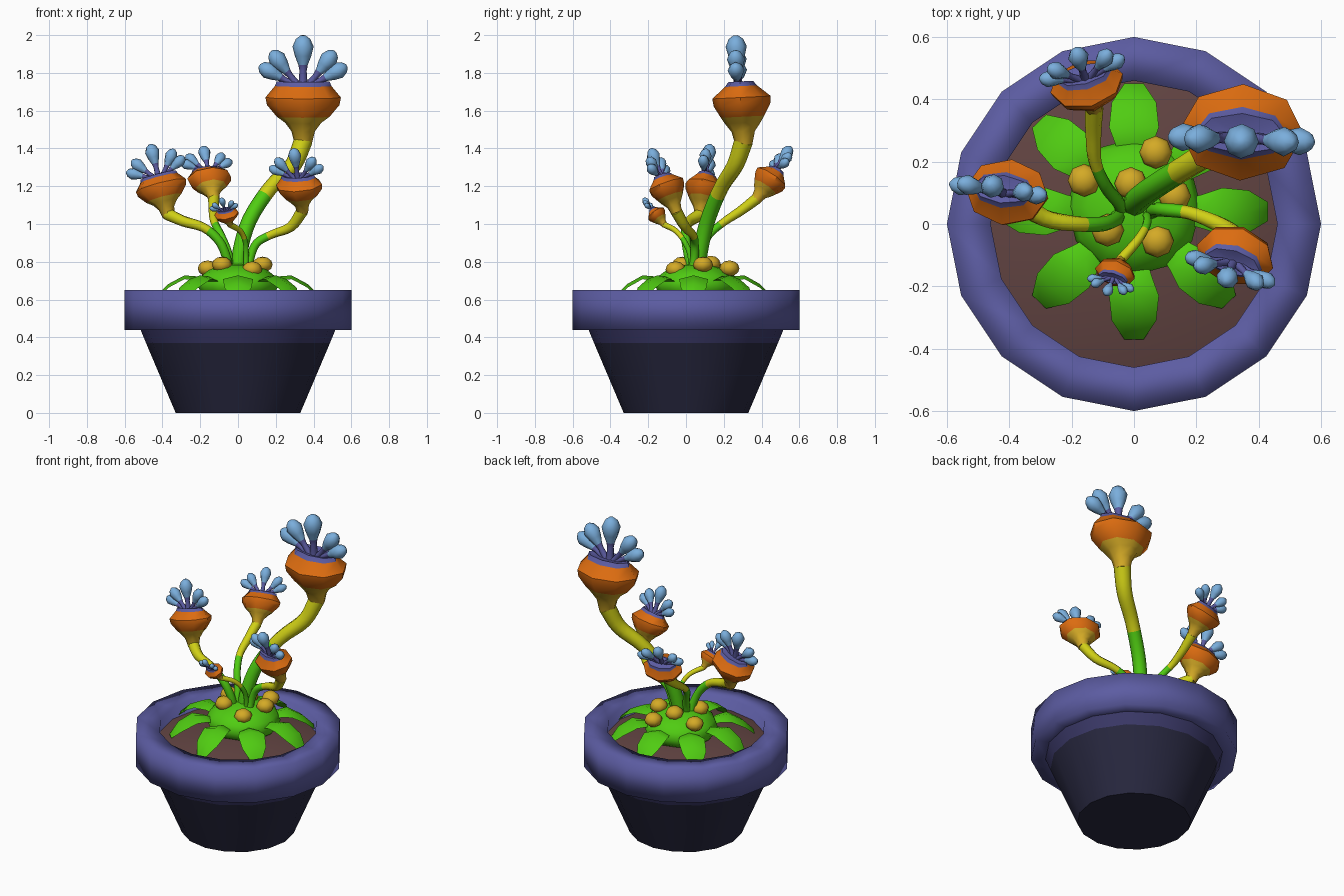
import bpy, bmesh, math
from mathutils import Vector, Matrix

if "Cube" in bpy.data.objects:
    bpy.data.objects.remove(bpy.data.objects["Cube"])

def lin(c):
    c /= 255
    return c / 12.92 if c <= 0.04045 else ((c + 0.055) / 1.055) ** 2.4

MATS = {}
for mat_name, rgb in {
        "rim_violet": (92, 92, 162), "band_navy": (60, 58, 106), "pot_dark_navy": (40, 40, 64),
        "soil_brown": (98, 68, 66), "leaf_green": (80, 204, 18), "stem_yellow": (208, 208, 22),
        "gold": (212, 170, 38), "head_orange": (220, 108, 16), "petal_blue": (122, 174, 220)}.items():
    m = bpy.data.materials.new(mat_name)
    m.diffuse_color = (*[lin(c) for c in rgb], 1)
    m.use_nodes = True
    m.node_tree.nodes["Principled BSDF"].inputs["Base Color"].default_value = m.diffuse_color
    MATS[mat_name] = m
Z = Vector((0, 0, 1))

def finish(name, bm, mats, angle):
    bmesh.ops.recalc_face_normals(bm, faces=bm.faces)
    me = bpy.data.meshes.new(name)
    bm.to_mesh(me)
    bm.free()
    for n in mats:
        me.materials.append(MATS[n])
    for p in me.polygons:
        p.use_smooth = True
    me.set_sharp_from_angle(angle=math.radians(angle))
    ob = bpy.data.objects.new(name, me)
    bpy.context.collection.objects.link(ob)
    return ob

def skin(name, rings, bands, angle=50):
    """Join rings of points; bands names the material of each strip. Ends are capped."""
    mats = list(dict.fromkeys(bands))
    bm = bmesh.new()
    loops = [[bm.verts.new(p) for p in r] for r in rings]
    n = len(rings[0])
    for a, b, mat in zip(loops, loops[1:], bands):
        for i in range(n):
            j = (i + 1) % n
            bm.faces.new((a[i], a[j], b[j], b[i])).material_index = mats.index(mat)
    bm.faces.new(loops[0]).material_index = mats.index(bands[0])
    bm.faces.new(loops[-1]).material_index = mats.index(bands[-1])
    bmesh.ops.remove_doubles(bm, verts=bm.verts, dist=1e-5)
    return finish(name, bm, mats, angle)

def oval(z, rx, ry, n, mat=Matrix()):
    return [mat @ Vector((rx * math.cos(2 * math.pi * i / n), ry * math.sin(2 * math.pi * i / n), z))
            for i in range(n)]

def lathe(name, profile, bands, n, mat=Matrix(), angle=50):
    """profile: (z, rx) or (z, rx, ry)"""
    return skin(name, [oval(p[0], p[1], p[-1], n, mat) for p in profile], bands, angle)

def ball(name, loc, scale, u, v, mat):
    bm = bmesh.new()
    bmesh.ops.create_uvsphere(bm, u_segments=u, v_segments=v, radius=1,
                              matrix=Matrix.Translation(loc) @ Matrix.Diagonal((*scale, 1)))
    return finish(name, bm, [mat], 60)

# pot: tapered body with a band, and a heavy rim
lathe("pot_body", [(0, .33), (.37, .487), (.45, .52)], ["pot_dark_navy", "band_navy"], 16)
lathe("pot_rim", [(.44, .50), (.44, .60), (.65, .60), (.65, .46), (.56, .46)],
      ["rim_violet"] * 4, 16, angle=120)
lathe("soil", [(.55, .465), (.575, .465), (.615, .32), (.63, .1)], ["soil_brown"] * 3, 16)

# plant base: green dome with gold buds
ball("base_dome", (0, .055, .68), (.215, .22, .11), 12, 8, "leaf_green")
for i, p in enumerate([(.07, .23, .765), (-.16, .14, .765), (-.01, .13, .79), (.13, .09, .785),
                       (-.085, -.02, .785), (.075, -.055, .76)]):
    ball(f"bud_{i + 1}", p, (.053, .053, .042), 8, 6, "gold")

# ring of drooping leaves: (distance, half width, height)
LEAF = [(.14, .035, .69), (.21, .055, .715), (.27, .076, .72), (.35, .068, .675), (.41, .03, .615)]
for k in range(8):
    mat = Matrix.Translation((0, .04, 0)) @ Matrix.Diagonal((1.05, 1, 1, 1)) @ Matrix.Rotation(k * math.pi / 4, 4, 'Z')
    rings = [[mat @ Vector(p) for p in ((r, -w, z - .012), (r, 0, z + .008), (r, w, z - .012), (r, 0, z - .012))]
             for r, w, z in LEAF]
    skin(f"leaf_{k + 1}", rings, ["leaf_green"] * 4, 70)

def spline(pts, steps=4):
    """Smooth path through the points"""
    P = [2 * pts[0] - pts[1]] + pts + [2 * pts[-1] - pts[-2]]
    out = []
    for a, b, c, d in zip(P, P[1:], P[2:], P[3:]):
        for s in range(steps):
            t = s / steps
            out.append(.5 * (2 * b + (c - a) * t + (2 * a - 5 * b + 4 * c - d) * t * t
                             + (3 * b - a - 3 * c + d) * t ** 3))
    return out + [pts[-1]]

# flower head: stem flare, orange bulb and violet top
HEAD = [(-.23, .045), (-.16, .062), (-.115, .095), (-.082, .14, .115), (-.02, .192, .15),
        (.02, .20, .155), (.08, .15, .085), (.105, .14, .065), (.09, .05, .02)]
HEAD_BANDS = ["gold"] * 3 + ["head_orange"] * 3 + ["rim_violet"] * 2
# club petal: (fraction of length, radius)
CLUB = [(0, .025), (.3, .019), (.42, .025), (.6, .044), (.78, .056), (.93, .038), (1, .012)]
CLUB_BANDS = ["rim_violet"] * 2 + ["petal_blue"] * 4
FAN = [(-61, .225, .8), (-38, .235, .85), (0, .27, 1), (38, .235, .85), (61, .225, .8)]

def flower(name, centre, axis, yaw, s, path, stem_r):
    axis = Vector(axis).normalized()
    rot = Z.rotation_difference(axis).to_matrix().to_4x4() @ Matrix.Rotation(math.radians(yaw), 4, 'Z')
    mat = Matrix.Translation(centre) @ rot @ Matrix.Scale(s, 4)
    lathe(name + "_head", HEAD, HEAD_BANDS, 8, mat, 48)
    for i, (deg, length, fat) in enumerate(FAN):
        a = math.radians(deg)
        pm = mat @ Matrix.Translation((math.sin(a) * .04, -.015, .08)) @ Matrix.Rotation(a, 4, 'Y')
        lathe(f"{name}_petal_{i + 1}", [(t * length, r * fat) for t, r in CLUB], CLUB_BANDS, 8, pm, 70)
    # stem: green below, yellow above
    end = Vector(centre) - axis * .21 * s
    pts = spline([Vector(p) for p in path] + [end])
    rings, bands = [], []
    for i, p in enumerate(pts):
        tan = pts[min(i + 1, len(pts) - 1)] - pts[max(i - 1, 0)]
        q = Z.rotation_difference(tan.normalized()).to_matrix().to_4x4()
        f = i / (len(pts) - 1)
        r = stem_r + (.05 * s - stem_r) * max(0, f - .6) / .4
        rings.append(oval(0, r, r, 8, Matrix.Translation(p) @ q))
        bands.append("leaf_green" if f < .55 else "stem_yellow")
    skin(name + "_stem", rings, bands[:-1], 70)

flower("tall_flower", (.345, .295, 1.65), (0, -.05, 1), -2, 1,
       [(0, .06, .72), (.01, .075, .85), (.06, .115, 1.02), (.17, .185, 1.19), (.29, .26, 1.31)], .04)
flower("left_flower", (-.405, .10, 1.19), (-.06, .04, .24), -8, .69,
       [(-.05, .03, .74), (-.06, .015, .82), (-.10, 0, .91), (-.18, 0, .98), (-.29, .02, 1.015)], .024)
flower("right_flower", (.325, -.10, 1.195), (-.03, -.085, .225), -17, .64,
       [(.055, .03, .74), (.065, .045, .82), (.10, .045, .90), (.18, .035, .945), (.28, -.005, .985)], .022)
flower("back_flower", (-.15, .445, 1.235), (-.04, .13, .185), 14, .6,
       [(-.04, .04, .74), (-.05, .07, .84), (-.09, .12, .94), (-.125, .2, 1.01), (-.13, .29, 1.07)], .021)
flower("small_flower", (-.06, -.155, 1.05), (-.25, -.58, .78), -12, .33,
       [(.04, .03, .74), (.043, .02, .84), (.038, -.01, .91), (.01, -.055, .965)], .014)
